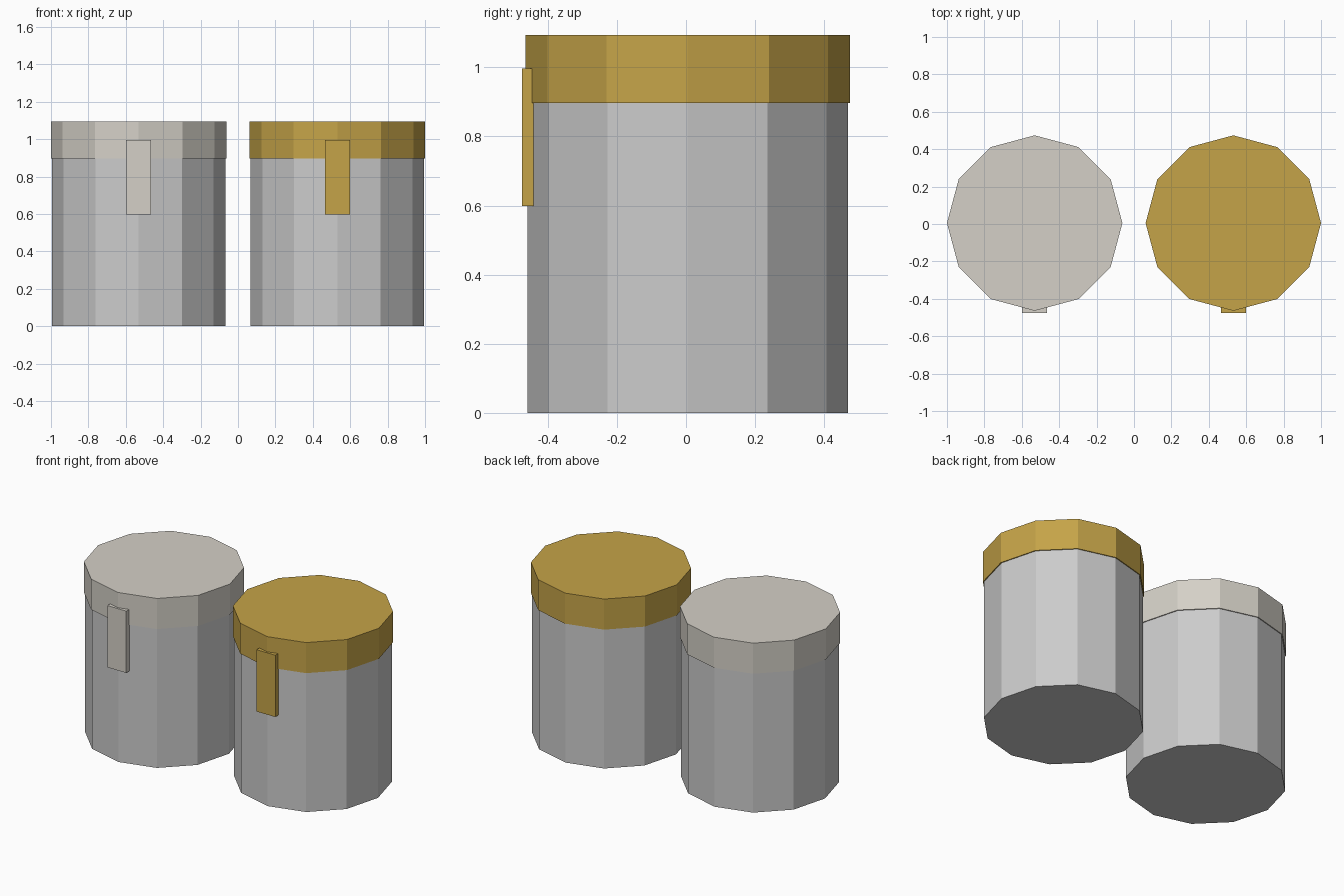
import bpy
import math

if "Cube" in bpy.data.objects:
    bpy.data.objects.remove(bpy.data.objects["Cube"])


def material(name, color):
    mat = bpy.data.materials.new(name)
    mat.diffuse_color = (*color, 1.0)
    mat.use_nodes = True
    mat.node_tree.nodes["Principled BSDF"].inputs["Base Color"].default_value = mat.diffuse_color
    return mat


def drum(name, x, y, radius, z0, z1, mat=None):
    # 12-sided flat-faced cylinder with corners on the x and y axes
    bpy.ops.mesh.primitive_cylinder_add(vertices=12, radius=radius, depth=z1 - z0,
                                        location=(x, y, (z0 + z1) / 2))
    obj = bpy.context.object
    obj.name = name
    if mat:
        obj.data.materials.append(mat)
    return obj


def block(name, center, size, mat):
    bpy.ops.mesh.primitive_cube_add(size=1, location=center)
    obj = bpy.context.object
    obj.name = name
    obj.scale = size
    bpy.ops.object.transform_apply(location=False, rotation=False, scale=True)
    obj.data.materials.append(mat)
    return obj


cream = material("cream", (0.66, 0.63, 0.57))
gold = material("gold", (0.56, 0.37, 0.065))
CENTER_Y = 0.005

for side, x, mat in (("left", -0.531, cream), ("right", 0.531, gold)):
    # Canister body, tucked slightly into its lid
    drum(f"{side}_canister_body", x, CENTER_Y, 0.463, 0.0, 0.91)
    # Overhanging lid
    drum(f"{side}_lid", x, CENTER_Y, 0.469, 0.897, 1.094, mat)
    # Front clasp across the lid seam
    block(f"{side}_clasp", (x, -0.458, 0.797), (0.134, 0.034, 0.398), mat)
